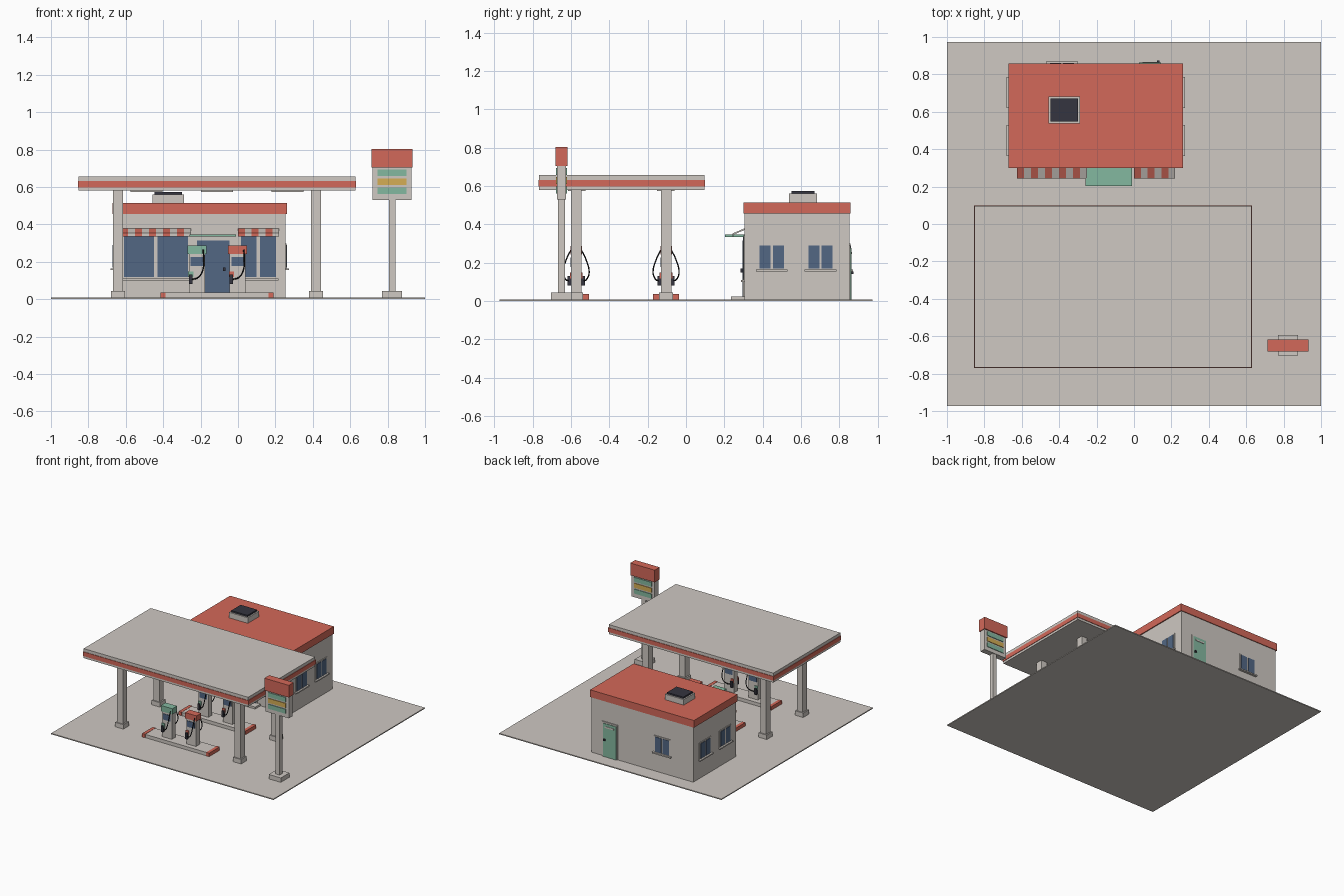
import bpy, bmesh, math
from mathutils import Vector

if "Cube" in bpy.data.objects:
    bpy.data.objects.remove(bpy.data.objects["Cube"])


def material(name, col):
    m = bpy.data.materials.new(name)
    m.diffuse_color = (*col, 1)
    m.use_nodes = True
    m.node_tree.nodes["Principled BSDF"].inputs["Base Color"].default_value = m.diffuse_color
    return m


WHITE = material("warm_white", (0.62, 0.58, 0.54))
RED = material("coral_red", (0.65, 0.14, 0.10))
GREEN = material("mint_green", (0.23, 0.48, 0.35))
BLUE = material("window_blue", (0.085, 0.135, 0.23))
DARK = material("charcoal", (0.035, 0.035, 0.05))
YELLOW = material("yellow", (0.66, 0.42, 0.09))
BLACK = material("hose_black", (0.01, 0.01, 0.012))


def mesh_object(name, verts, faces, mat):
    me = bpy.data.meshes.new(name)
    me.from_pydata(verts, [], faces)
    bm = bmesh.new()
    bm.from_mesh(me)
    bmesh.ops.recalc_face_normals(bm, faces=bm.faces)
    bm.to_mesh(me)
    bm.free()
    me.materials.append(mat)
    ob = bpy.data.objects.new(name, me)
    bpy.context.collection.objects.link(ob)
    return ob


def prism(name, profile, x0, x1, mat):
    """Extrude a (y, z) profile along x."""
    n = len(profile)
    verts = [(x, y, z) for x in (x0, x1) for y, z in profile]
    faces = [tuple(range(n)), tuple(range(n, 2 * n))]
    faces += [(i, (i + 1) % n, (i + 1) % n + n, i + n) for i in range(n)]
    return mesh_object(name, verts, faces, mat)


def box(name, x0, x1, y0, y1, z0, z1, mat):
    y0, y1 = sorted((y0, y1))
    return prism(name, [(y0, z0), (y1, z0), (y1, z1), (y0, z1)], x0, x1, mat)


def cbox(name, cx, cy, w, d, z0, z1, mat):
    return box(name, cx - w / 2, cx + w / 2, cy - d / 2, cy + d / 2, z0, z1, mat)


def hose(name, pts, radius):
    cu = bpy.data.curves.new(name, 'CURVE')
    cu.dimensions = '3D'
    cu.bevel_depth = radius
    cu.bevel_resolution = 1
    cu.resolution_u = 5
    cu.use_fill_caps = True
    sp = cu.splines.new('BEZIER')
    sp.bezier_points.add(len(pts) - 1)
    for bp, p in zip(sp.bezier_points, pts):
        bp.co = Vector(p)
        bp.handle_left_type = bp.handle_right_type = 'AUTO'
    cu.materials.append(BLACK)
    ob = bpy.data.objects.new(name, cu)
    bpy.context.collection.objects.link(ob)


# wall plates: u runs along the wall, n is distance out of the wall
WALLS = {'front': (1, 0.304, -1), 'back': (1, 0.852, 1),
         'left': (0, -0.662, -1), 'right': (0, 0.254, 1)}


def wall_plate(name, wall, u0, u1, z0, z1, n0, n1, mat):
    axis, pos, s = WALLS[wall]
    a, b = sorted((pos + s * n0, pos + s * n1))
    if axis:
        return box(name, u0, u1, a, b, z0, z1, mat)
    return box(name, a, b, u0, u1, z0, z1, mat)


def window(wall, u, w=0.13, z0=0.17, z1=0.29):
    f = 0.009
    wall_plate(wall + "_window_frame", wall, u - w / 2 - f, u + w / 2 + f, z0 - f, z1 + f, -0.003, 0.005, WHITE)
    for s in (-1, 1):
        c = u + s * (w / 4 + 0.002)
        wall_plate(wall + "_window_pane", wall, c - w / 4 + 0.004, c + w / 4 - 0.004, z0, z1, 0, 0.008, BLUE)
    wall_plate(wall + "_window_sill", wall, u - 0.083, u + 0.083, z0 - 0.015, z0 - 0.005, -0.003, 0.019, WHITE)


# forecourt slab
box("forecourt_slab", -1, 1, -0.973, 0.973, 0, 0.008, WHITE)

# shop building
box("shop_walls", -0.662, 0.254, 0.304, 0.852, 0.004, 0.46, WHITE)
box("shop_roof", -0.672, 0.262, 0.299, 0.858, 0.456, 0.515, RED)
box("roof_unit", -0.457, -0.288, 0.538, 0.682, 0.51, 0.56, WHITE)
box("roof_unit_grille", -0.446, -0.299, 0.549, 0.671, 0.555, 0.573, DARK)

# side and back windows
for side in ('left', 'right'):
    for y in (0.447, 0.702):
        window(side, y)
window('back', -0.385)

# back door
wall_plate("back_door_frame", 'back', 0.014, 0.156, 0.008, 0.29, -0.003, 0.007, WHITE)
wall_plate("back_door", 'back', 0.026, 0.144, 0.008, 0.278, 0, 0.011, GREEN)
wall_plate("back_door_vent", 'back', 0.045, 0.125, 0.245, 0.257, 0, 0.014, WHITE)
wall_plate("back_door_handle", 'back', 0.122, 0.136, 0.14, 0.154, 0, 0.022, DARK)

# shopfront windows, sills and striped awnings
for side, x0, x1, stripes in (("left", -0.625, -0.25, 10), ("right", 0.0, 0.22, 6)):
    wall_plate(side + "_shop_frame", 'front', x0 + 0.005, x1 - 0.008, 0.108, 0.345, -0.003, 0.005, WHITE)
    mid = (x0 + x1) / 2
    for a, b in ((x0 + 0.016, mid - 0.012), (mid + 0.008, x1 - 0.018)):
        wall_plate(side + "_shop_pane", 'front', a, b, 0.118, 0.336, 0, 0.008, BLUE)
    wall_plate(side + "_shop_sill", 'front', x0, x1 - 0.003, 0.1, 0.111, -0.003, 0.016, WHITE)
    w = (x1 - x0) / stripes
    for i in range(stripes):
        prism(side + "_awning_stripe",
              [(0.306, 0.38), (0.243, 0.353), (0.243, 0.334), (0.249, 0.334), (0.249, 0.347), (0.306, 0.371)],
              x0 + i * w, x0 + (i + 1) * w, WHITE if i % 2 else RED)

# front door, step and door canopy
wall_plate("front_door_frame", 'front', -0.232, -0.036, 0.008, 0.328, -0.003, 0.006, WHITE)
wall_plate("front_door", 'front', -0.22, -0.046, 0.024, 0.315, 0, 0.01, BLUE)
wall_plate("front_door_handle", 'front', -0.08, -0.066, 0.15, 0.17, 0, 0.02, DARK)
box("front_step", -0.26, -0.01, 0.235, 0.306, 0.004, 0.024, WHITE)
box("door_canopy", -0.26, -0.012, 0.204, 0.306, 0.334, 0.346, GREEN)

# forecourt canopy
CX, CY = -0.1125, -0.335
cbox("canopy_slab", CX, CY, 1.48, 0.862, 0.58, 0.657, WHITE)
cbox("canopy_stripe", CX, CY, 1.488, 0.87, 0.598, 0.632, RED)
for x in (-0.49, CX, 0.265):
    for y in (-0.57, -0.105):
        cbox("canopy_light", x, y, 0.17, 0.09, 0.573, 0.585, WHITE)
for x in (-0.642, 0.417):
    for y in (-0.573, -0.104):
        cbox("canopy_pillar", x, y, 0.053, 0.055, 0.004, 0.585, WHITE)
        cbox("pillar_base", x, y, 0.074, 0.072, 0.004, 0.044, WHITE)


# fuel pump with a face on both long sides
def pump(cx, cy, cap):
    cbox("pump_body", cx, cy, 0.086, 0.05, 0.03, 0.25, WHITE)
    cbox("pump_cap", cx, cy, 0.102, 0.06, 0.242, 0.288, cap)
    for s in (-1, 1):
        f = cy + s * 0.025
        box("pump_screen", cx - 0.033, cx + 0.033, f, f + s * 0.004, 0.178, 0.226, BLUE)
        box("nozzle_holder", cx - 0.046, cx - 0.018, f, f + s * 0.008, 0.118, 0.148, cap)
        box("pump_nozzle", cx - 0.042, cx - 0.024, f, f + s * 0.02, 0.082, 0.132, DARK)
        hose("pump_hose", [(cx + 0.034, cy + s * 0.028, 0.265), (cx + 0.036, cy + s * 0.05, 0.22),
                           (cx + 0.03, cy + s * 0.068, 0.15), (cx + 0.005, cy + s * 0.056, 0.115),
                           (cx - 0.03, cy + s * 0.04, 0.105)], 0.0038)


# pump islands
for y in (-0.573, -0.104):
    cbox("pump_island", CX, y, 0.56, 0.13, 0.004, 0.035, WHITE)
    for s in (-1, 1):
        cbox("island_end", CX + s * 0.288, y, 0.026, 0.136, 0.004, 0.037, RED)
    pump(-0.22, y, GREEN)
    pump(-0.003, y, RED)

# price sign
SX, SY = 0.824, -0.649
cbox("sign_base", SX, SY, 0.108, 0.11, 0.004, 0.044, WHITE)
cbox("sign_post", SX, SY, 0.036, 0.036, 0.04, 0.55, WHITE)
cbox("sign_panel", SX, SY, 0.208, 0.046, 0.53, 0.71, WHITE)
cbox("sign_header", SX, SY, 0.22, 0.063, 0.704, 0.803, RED)
for z, m in ((0.676, GREEN), (0.628, YELLOW), (0.58, GREEN)):
    cbox("sign_price_strip", SX, SY, 0.156, 0.056, z - 0.018, z + 0.018, m)
